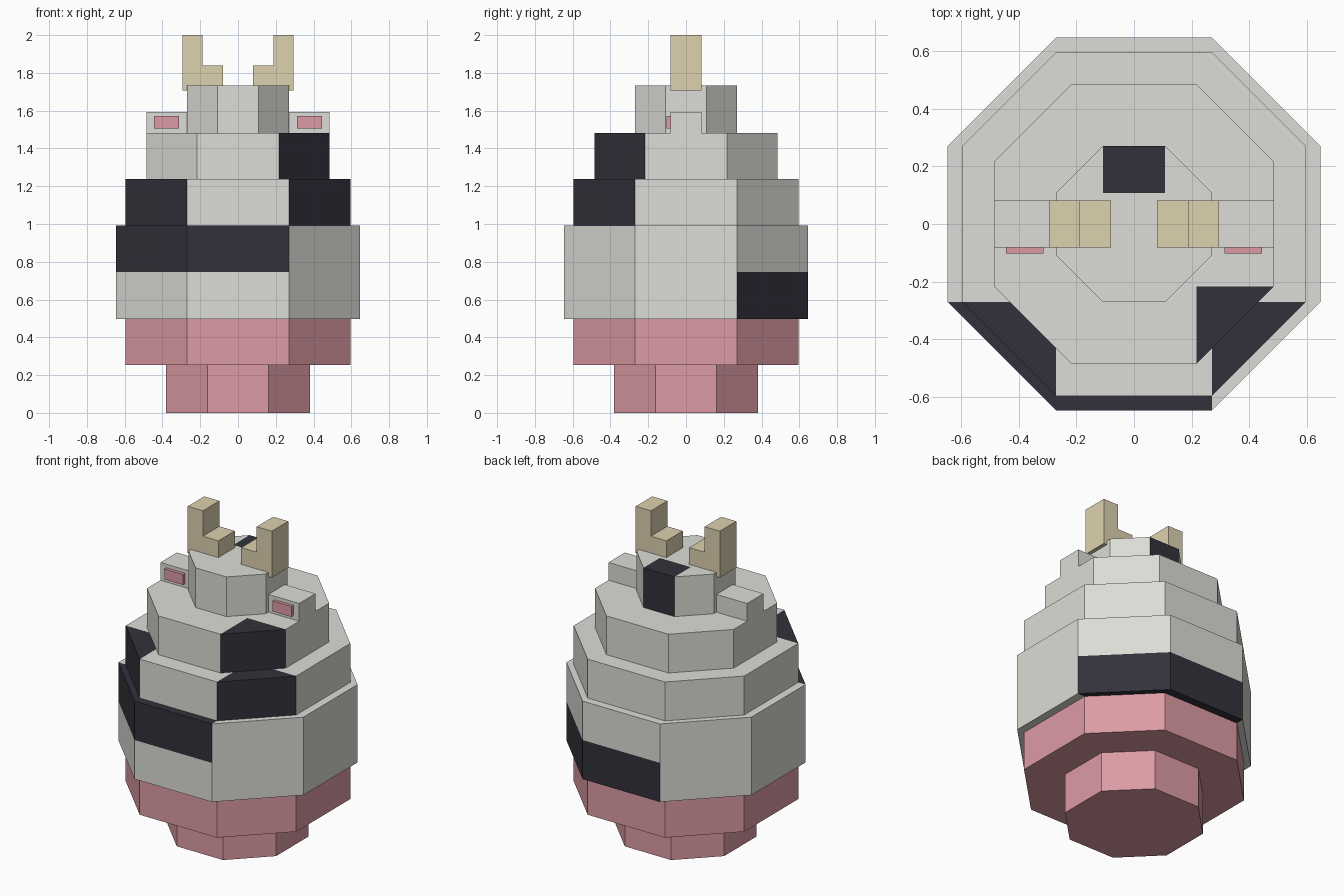
import bpy
import bmesh

cube = bpy.data.objects.get("Cube")
if cube:
    bpy.data.objects.remove(cube, do_unlink=True)


def material(name, rgb):
    m = bpy.data.materials.new(name)
    m.use_nodes = True
    m.diffuse_color = (*rgb, 1)
    bsdf = next(n for n in m.node_tree.nodes if n.type == "BSDF_PRINCIPLED")
    bsdf.inputs["Base Color"].default_value = (*rgb, 1)
    return m


GREY = material("pale grey", (0.72, 0.72, 0.68))
PINK = material("soft pink", (0.72, 0.33, 0.37))
TAN = material("horn tan", (0.73, 0.64, 0.43))
DARK = material("charcoal", (0.032, 0.031, 0.043))


def finish(name, bm, mats):
    bmesh.ops.remove_doubles(bm, verts=bm.verts, dist=0.0005)
    bmesh.ops.recalc_face_normals(bm, faces=bm.faces)
    mesh = bpy.data.meshes.new(name)
    bm.to_mesh(mesh)
    bm.free()
    for m in mats:
        mesh.materials.append(m)
    obj = bpy.data.objects.new(name, mesh)
    bpy.context.collection.objects.link(obj)
    return obj


def cell(sx, sy, r, f):
    """Outline of one of the nine cells of an octagon, and its outer edge."""
    if sx and sy:
        a, b = (sx * r, sy * f), (sx * f, sy * r)
        return [a, (sx * f, sy * f), b], (a, b)
    if sx:
        a, b = (sx * r, -f), (sx * r, f)
        return [a, b, (sx * f, f), (sx * f, -f)], (a, b)
    if sy:
        a, b = (-f, sy * r), (f, sy * r)
        return [a, b, (f, sy * f), (-f, sy * f)], (a, b)
    return [(-f, -f), (f, -f), (f, f), (-f, f)], None


def ring(name, r, f, levels, base, patches=()):
    """Octagonal tier; patches lists the dark cells of each level."""
    bm = bmesh.new()
    patches = patches or [()] * (len(levels) - 1)

    def face(points, dark):
        bm.faces.new([bm.verts.new(p) for p in points]).material_index = int(dark)

    for sx in (-1, 0, 1):
        for sy in (-1, 0, 1):
            outline, edge = cell(sx, sy, r, f)
            for z, marks in ((levels[0], patches[0]), (levels[-1], patches[-1])):
                face([(x, y, z) for x, y in outline], (sx, sy) in marks)
            if edge:
                (ax, ay), (bx, by) = edge
                for lo, hi, marks in zip(levels, levels[1:], patches):
                    face([(ax, ay, lo), (bx, by, lo), (bx, by, hi), (ax, ay, hi)],
                         (sx, sy) in marks)
    return finish(name, bm, [base, DARK])


def prism(name, profile, y0, y1, mat):
    """Extrude an x-z profile from y0 to y1."""
    bm = bmesh.new()
    face = bm.faces.new([bm.verts.new((x, y0, z)) for x, z in profile])
    out = bmesh.ops.extrude_face_region(bm, geom=[face])
    verts = [v for v in out["geom"] if isinstance(v, bmesh.types.BMVert)]
    bmesh.ops.translate(bm, verts=verts, vec=(0, y1 - y0, 0))
    return finish(name, bm, [mat])


def rect(x0, x1, z0, z1):
    return [(x0, z0), (x1, z0), (x1, z1), (x0, z1)]


# Stacked body tiers with dark patches
FRONT, BACK = (0, -1), (0, 1)
FRONT_R, FRONT_L, BACK_L = (-1, -1), (1, -1), (1, 1)
ring("base", 0.38, 0.162, [0, 0.253], PINK)
ring("lower_body", 0.596, 0.27, [0.253, 0.498], PINK)
ring("belly", 0.647, 0.27, [0.498, 0.745, 0.991], GREY,
     [(BACK, BACK_L), (FRONT, FRONT_R)])
ring("chest", 0.596, 0.27, [0.991, 1.237], GREY, [(FRONT_R, FRONT_L)])
ring("head", 0.485, 0.217, [1.237, 1.482], GREY, [(FRONT_L,)])
ring("crown", 0.27, 0.108, [1.482, 1.733], GREY, [(BACK,)])

# Ears, inner ears and horns on both sides
HORN = [(0.08, 1.706), (0.294, 1.706), (0.294, 2), (0.188, 2),
        (0.188, 1.839), (0.08, 1.839)]
for side, s in (("left", 1), ("right", -1)):
    for part, profile, y0, y1, mat in (
            ("ear", rect(0.26, 0.485, 1.482, 1.594), -0.082, 0.082, GREY),
            ("inner_ear", rect(0.313, 0.444, 1.506, 1.572), -0.102, -0.08, PINK),
            ("horn", HORN, -0.082, 0.082, TAN)):
        prism(f"{side}_{part}", [(s * x, z) for x, z in profile], y0, y1, mat)
